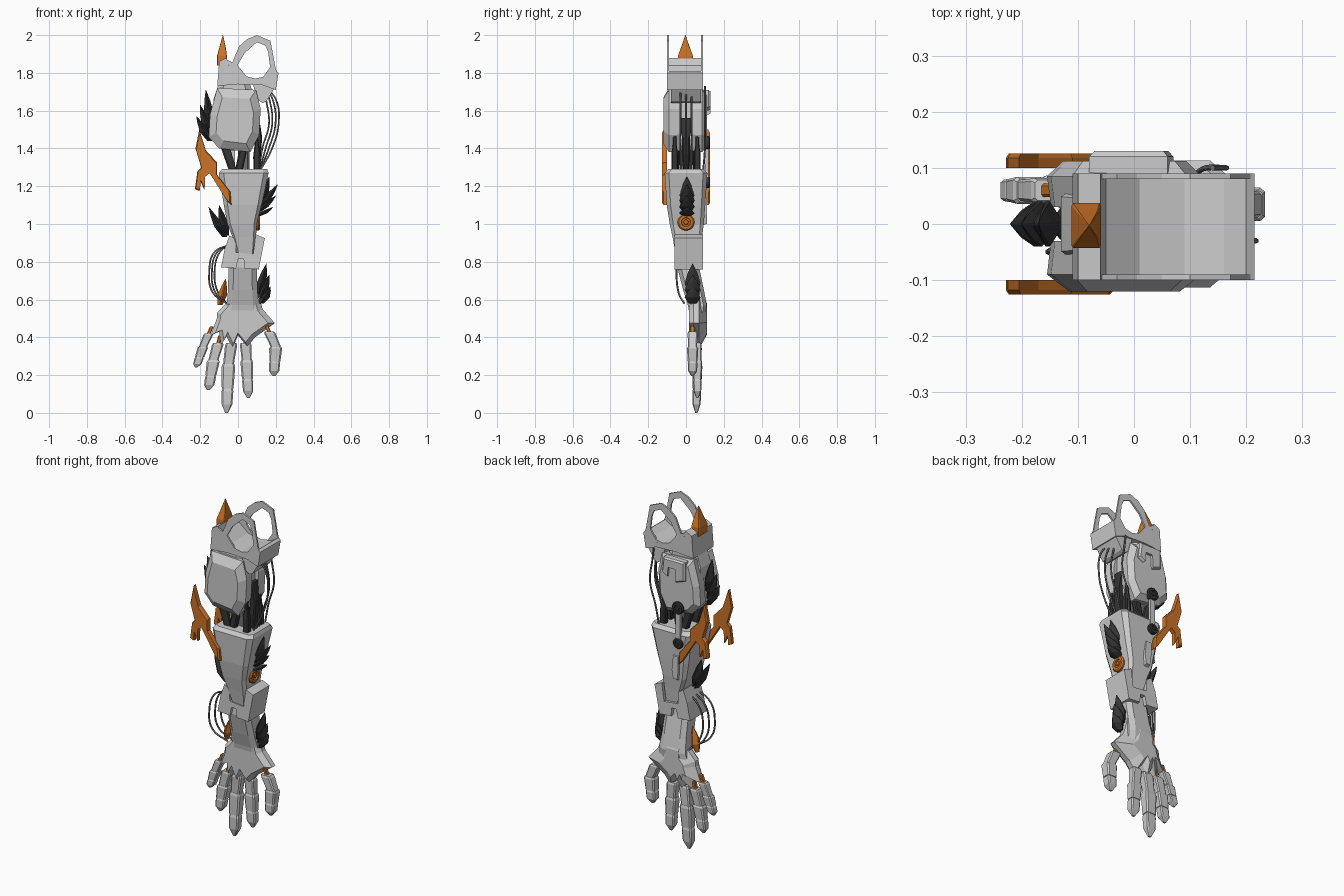
import bpy, bmesh, math
from mathutils import Vector


def material(name, rgb):
    m = bpy.data.materials.new(name)
    m.diffuse_color = (*rgb, 1)
    return m


ORANGE = material("orange", (0.6, 0.17, 0.02))
DARK = material("dark", (0.035, 0.035, 0.037))
STEEL = material("steel", (0.16, 0.16, 0.165))


def skin(name, rings, mat=None):
    """Joins rings of points into a closed flat-faced solid."""
    bm = bmesh.new()
    rows = [[bm.verts.new(p) for p in r] for r in rings]
    n = len(rows[0])
    for a, b in zip(rows, rows[1:]):
        for i in range(n):
            j = (i + 1) % n
            bm.faces.new((a[i], a[j], b[j], b[i]))
    bm.faces.new(rows[0][::-1])
    bm.faces.new(rows[-1])
    bmesh.ops.recalc_face_normals(bm, faces=bm.faces)
    me = bpy.data.meshes.new(name)
    bm.to_mesh(me)
    bm.free()
    ob = bpy.data.objects.new(name, me)
    bpy.context.collection.objects.link(ob)
    if mat:
        me.materials.append(mat)
    return ob


def prism(name, pts, layers, mat=None):
    """Front-view outline (x, z) carried along y; layers are (y, scale)."""
    cx = sum(p[0] for p in pts) / len(pts)
    cz = sum(p[1] for p in pts) / len(pts)
    return skin(name, [[(cx + (x - cx) * s, y, cz + (z - cz) * s) for x, z in pts]
                       for y, s in layers], mat)


def loft(name, stations, mat=None, cut=0.35):
    """Chamfered sections (x, y, z, half width, half depth) stacked along z."""
    k = 1 - cut
    shape = [(1, k), (k, 1), (-k, 1), (-1, k), (-1, -k), (-k, -1), (k, -1), (1, -k)]
    return skin(name, [[(x + a * w, y + b * d, z) for a, b in shape]
                       for x, y, z, w, d in stations], mat)


def blade(name, base, tip, w, d, mat=DARK):
    """Leaf-shaped spike, widest a third of the way up."""
    b, t = Vector(base), Vector(tip)
    st = [(*b.lerp(t, f), w * s, d * s) for f, s in ((0, .5), (.35, 1), (.7, .6), (1, .04))]
    return loft(name, st, mat, 0.85)


def disc(name, loc, r, depth, axis, mat, n=16):
    """Stepped round boss along x or y."""
    rings = []
    for h, s in ((-.5, 1), (.3, 1), (.5, .85), (.5, .55), (.3, .5), (.3, .3), (.5, .25)):
        ring = []
        for i in range(n):
            a = 2 * math.pi * i / n
            u, v, t = r * s * math.cos(a), r * s * math.sin(a), h * depth
            off = (t, u, v) if axis == "x" else (u, t, v)
            ring.append(tuple(l + o for l, o in zip(loc, off)))
        rings.append(ring)
    return skin(name, rings, mat)


def cable(name, pts, r=0.005):
    cu = bpy.data.curves.new(name, "CURVE")
    cu.dimensions = "3D"
    cu.bevel_depth, cu.bevel_resolution, cu.use_fill_caps = r, 1, True
    sp = cu.splines.new("BEZIER")
    sp.bezier_points.add(len(pts) - 1)
    for bp, p in zip(sp.bezier_points, pts):
        bp.co = p
        bp.handle_left_type = bp.handle_right_type = "AUTO"
    cu.materials.append(STEEL)
    bpy.context.collection.objects.link(bpy.data.objects.new(name, cu))


# Shoulder socket: cradle floor, two open arches, lower bracket, top spike
prism("shoulder_cradle", [(-.11, 1.73), (-.1, 1.86), (-.06, 1.88), (-.05, 1.84), (.01, 1.79),
      (.09, 1.77), (.16, 1.785), (.2, 1.81), (.215, 1.8), (.2, 1.71), (.13, 1.735), (0, 1.74)],
      [(-.1, 1), (.09, 1)])
arch = [(-.06, 1.87), (-.03, 1.855), (.005, 1.94), (.05, 1.98), (.1, 2.0), (.172, 1.97), (.2, 1.82),
        (.21, 1.8), (.12, 1.76), (.17, 1.83), (.16, 1.91), (.145, 1.945), (.1, 1.962), (.035, 1.905),
        (-.002, 1.84), (.05, 1.775), (-.03, 1.79)]
for side, y in (("front", -.1), ("back", .08)):
    prism("shoulder_arch_" + side, arch, [(y, 1), (y + .01, 1)])
prism("shoulder_bracket", [(.08, 1.74), (.2, 1.73), (.15, 1.65), (.13, 1.64), (.1, 1.66)],
      [(-.08, 1), (.08, 1)])
loft("shoulder_spike", [(-.085, -.003, 1.84, .026, .04), (-.085, -.003, 1.89, .026, .04),
                        (-.082, -.003, 1.93, .018, .025), (-.08, -.003, 2.0, .001, .001)], ORANGE, .1)

# Upper arm: core with front and back armour
loft("upper_arm_core", [(-.01, 0, 1.39, .07, .06), (-.02, 0, 1.45, .11, .075), (-.02, 0, 1.66, .11, .075),
                        (-.02, 0, 1.78, .07, .07)])
armour = [(-.11, 1.72), (.095, 1.71), (.12, 1.61), (.112, 1.47), (.065, 1.38), (-.1, 1.4),
          (-.155, 1.46), (-.148, 1.58)]
prism("upper_arm_armour_front", armour, [(-.03, .95), (-.09, 1), (-.12, .72)])
prism("upper_arm_armour_back", armour, [(.03, .95), (.085, 1), (.112, .8)])
prism("upper_arm_back_panel", [(-.08, 1.71), (.06, 1.71), (.07, 1.62), (.035, 1.6), (.03, 1.66),
      (-.02, 1.66), (-.025, 1.58), (-.08, 1.6)], [(.09, 1), (.12, 1), (.13, .88)])

# Elbow: struts, pistons and a back link with two pivots
for i, y in enumerate((-.05, .05)):
    loft(f"elbow_strut_left_{i}", [(-.02, y, 1.26, .02, .015), (-.075, y, 1.43, .025, .015)], DARK)
    loft(f"elbow_strut_right_{i}", [(0, y, 1.26, .02, .015), (.035, y, 1.43, .022, .015)], DARK)
loft("elbow_hinge_core", [(.03, 0, 1.25, .03, .025), (.03, 0, 1.45, .03, .025)], STEEL)
for i, y in enumerate((-.06, .06)):
    loft(f"elbow_piston_{i}", [(.1, y, 1.24, .01, .01), (.1, y, 1.28, .018, .018),
         (.1, y, 1.37, .018, .018), (.1, y, 1.42, .01, .01), (.09, y, 1.5, .01, .01)], DARK)
loft("elbow_piston_centre", [(.1, 0, 1.26, .01, .012), (.1, 0, 1.35, .02, .022), (.11, 0, 1.46, .018, .022),
                             (.1, 0, 1.56, .012, .03)], DARK)
for z, r in ((1.43, .036), (1.22, .03)):
    disc("elbow_pivot", (-.03, .113, z), r, .026, "y", DARK)
prism("elbow_link", [(-.045, 1.43), (-.015, 1.43), (-.015, 1.22), (-.045, 1.22)], [(.1, 1), (.118, 1)])

# Forearm shell with panels
loft("forearm", [(.035, 0, 1.29, .12, .095), (.03, 0, 1.27, .132, .113), (.025, 0, 1.1, .1, .102),
                 (.022, .004, 1.0, .078, .09), (.033, .007, .93, .062, .078), (.04, .01, .84, .045, .065)],
     None, .2)
prism("forearm_back_panel", [(-.03, 1.15), (.01, 1.15), (.02, 1.05), (.01, .99), (-.02, .99), (-.03, 1.06)],
      [(.085, 1), (.11, .85)])
disc("forearm_port", (.098, 0, 1.01), .045, .035, "x", ORANGE)

# Orange forked fins on both faces of the forearm
fork = [(-.205, 1.5), (-.17, 1.39), (-.11, 1.325), (-.11, 1.26), (-.04, 1.17), (-.035, 1.1), (-.055, 1.12),
        (-.15, 1.27), (-.175, 1.25), (-.178, 1.18), (-.2, 1.23), (-.205, 1.175), (-.228, 1.185),
        (-.215, 1.28), (-.195, 1.3), (-.225, 1.4)]
for s, side in ((-1, "front"), (1, "back")):
    prism("fork_fin_" + side, fork, [(s * .1, 1), (s * .118, 1), (s * .126, .93)], ORANGE)

# Dark blade clusters: (base, tip) in x, z
clusters = {
    "upper_arm": (0, .04, [((-.145, 1.52), (-.17, 1.71)), ((-.15, 1.48), (-.2, 1.63)), ((-.15, 1.44), (-.22, 1.57))]),
    "forearm_left": (0, .045, [((-.07, .93), (-.155, 1.09)), ((-.06, .94), (-.1, 1.1))]),
    "forearm_right": (.005, .04, [((.12, 1.1), (.165, 1.25)), ((.11, 1.08), (.21, 1.21)),
                                  ((.1, 1.06), (.2, 1.15)), ((.1, 1.04), (.185, 1.09))]),
    "wrist": (.035, .042, [((.11, .63), (.15, .79)), ((.12, .61), (.165, .73)), ((.125, .58), (.172, .67))]),
}
for key, (y, d, pairs) in clusters.items():
    for i, (b, t) in enumerate(pairs):
        blade(f"{key}_blade_{i}", (b[0], y, b[1]), (t[0], y, t[1]), .026, d)

# Cables at the elbow and wrist
for i in range(4):
    y, o = (-.03, 0, .03, .1)[i], .017 * i
    cable(f"elbow_cable_{i}", [(.14, y, 1.73), (.2 - o, y, 1.66), (.215 - o, y, 1.53),
                               (.18 - o, y, 1.4), (.11, y * .9, 1.27)])
for i in range(3):
    y, o = -.04 + .035 * i, .014 * i
    cable(f"wrist_cable_{i}", [(-.05, y, .89), (-.125 + o, y, .85), (-.152 + o, y - .01, .75),
                               (-.135 + o, y, .64), (-.06, y + .03, .58)])

# Wrist cuff and hand
prism("wrist_cuff", [(-.09, .77), (-.07, .87), (-.045, .94), (-.012, .92), (-.01, .85), (.08, .84), (.095, .945),
      (.142, .925), (.11, .76), (.035, .765), (.03, .815), (0, .815), (-.01, .765)], [(-.062, 1), (.09, 1)])
loft("wrist", [(.025, .012, .86, .04, .05), (.025, .012, .77, .075, .058), (.025, .04, .65, .078, .055),
               (.025, .06, .57, .085, .05), (.01, .06, .46, .1, .03)])
prism("palm", [(-.05, .68), (-.055, .59), (-.11, .53), (-.112, .5), (-.145, .41), (-.1, .43), (-.09, .36),
      (-.065, .415), (-.03, .34), (0, .41), (.05, .35), (.09, .4), (.195, .475), (.13, .55), (.11, .62), (.1, .68)],
      [(.015, .82), (.04, 1), (.07, 1), (.11, .5)])
blade("thumb_side_spur", (-.095, .03, .57), (-.065, .03, .71), .025, .035, ORANGE)


# Fingers: knuckle pin and three tapering bones
def finger(name, pts, w, d):
    a, b, c = (Vector(p) for p in pts)
    loft(name + "_pin", [(*a.lerp(b, .35), .01, .012), (*(a + (a - b).normalized() * .04), .01, .012)], ORANGE)
    m = b.lerp(c, .5)
    for i, (p, q) in enumerate(((a, b), (b, m), (m, c))):
        s = (.9, 1, .86)[i]
        e = (.88, .86, .25)[i]
        loft(f"{name}_bone_{i}", [(*p.lerp(q, f), w * s * g, d * s * g) for f, g in
                                  ((0, .85), (.12, 1), (.65, .92), (1, e))], None, .25)


finger("little_finger", [(-.155, .06, .42), (-.185, .06, .35), (-.222, .06, .24)], .028, .024)
finger("ring_finger", [(-.105, .06, .37), (-.13, .06, .28), (-.157, .06, .12)], .034, .026)
finger("middle_finger", [(-.035, .055, .37), (-.05, .06, .26), (-.06, .055, 0)], .036, .027)
finger("index_finger", [(.04, .06, .37), (.046, .06, .28), (.055, .06, .08)], .034, .026)
finger("thumb", [(.165, .035, .43), (.2, .035, .35), (.19, .035, .195)], .034, .03)
